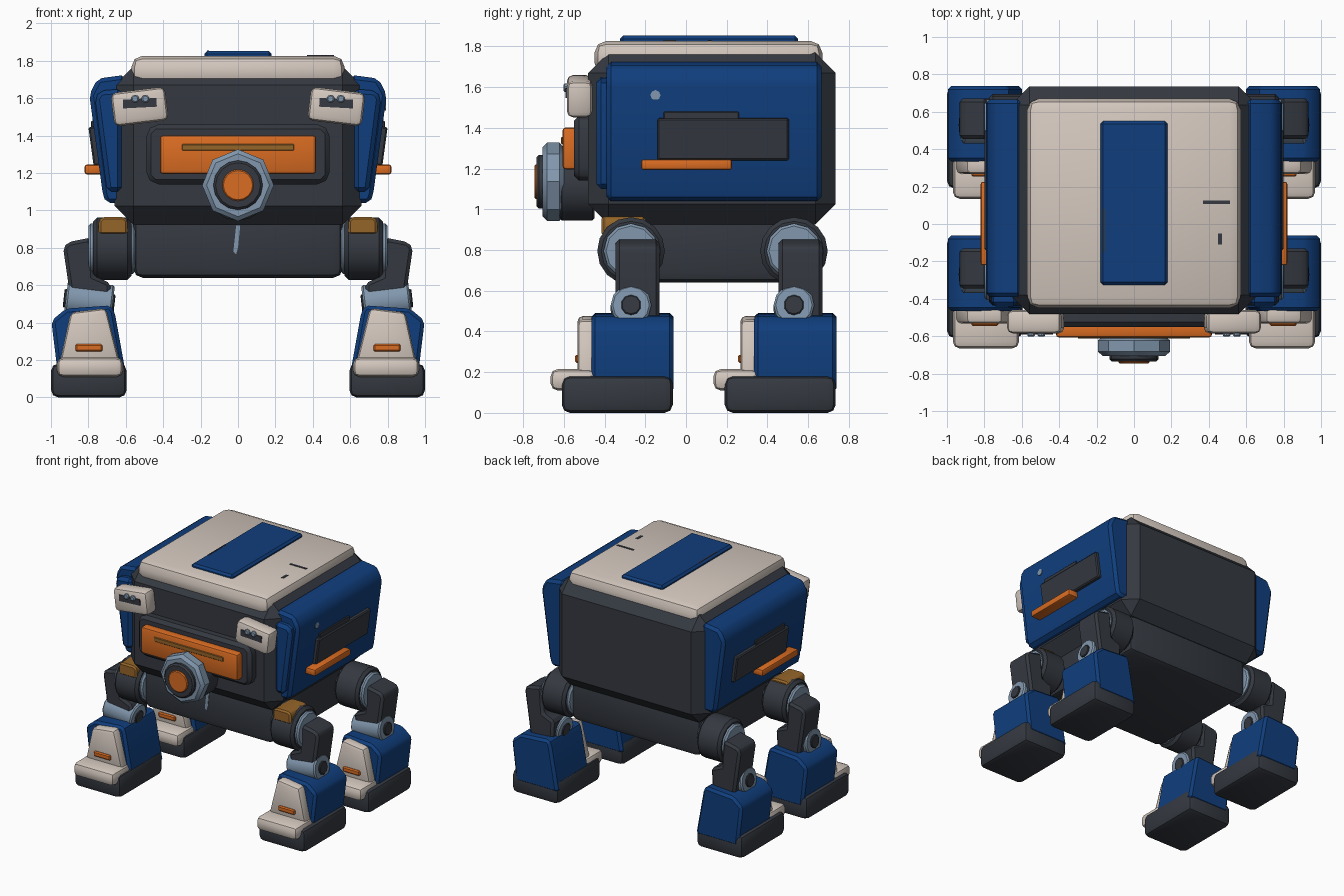
import bpy, bmesh, math
from mathutils import Matrix, Vector

if "Cube" in bpy.data.objects:
    bpy.data.objects.remove(bpy.data.objects["Cube"])


def material(name, rgb):
    m = bpy.data.materials.new(name)
    m.diffuse_color = (*rgb, 1)
    m.use_nodes = True
    m.node_tree.nodes["Principled BSDF"].inputs["Base Color"].default_value = m.diffuse_color
    return m


DARK = material("dark grey", (0.035, 0.041, 0.052))
BLUE = material("deep blue", (0.005, 0.048, 0.205))
CREAM = material("warm cream", (0.66, 0.58, 0.52))
STEEL = material("pale steel", (0.22, 0.31, 0.42))
ORANGE = material("orange", (0.70, 0.15, 0.016))
BROWN = material("ochre brown", (0.30, 0.13, 0.022))


def finish(name, bm, mat, bevel=0.0, seg=1, edges=None):
    bmesh.ops.recalc_face_normals(bm, faces=bm.faces[:])
    if bevel:
        bmesh.ops.bevel(bm, geom=edges or bm.edges[:], offset=bevel, segments=seg,
                        profile=0.5, affect='EDGES', clamp_overlap=True)
    me = bpy.data.meshes.new(name)
    bm.to_mesh(me)
    bm.free()
    me.materials.append(mat)
    for p in me.polygons:
        p.use_smooth = True
    me.set_sharp_from_angle(angle=math.radians(32))
    ob = bpy.data.objects.new(name, me)
    bpy.context.collection.objects.link(ob)
    return ob


def prism(name, mat, pts, y0, y1, bevel=0.0, seg=1, side=1):
    """Front-view (x, z) outline extruded from y0 to y1; side=-1 mirrors it."""
    bm = bmesh.new()
    a = [bm.verts.new((side * x, y0, z)) for x, z in pts]
    b = [bm.verts.new((side * x, y1, z)) for x, z in pts]
    bm.faces.new(a)
    bm.faces.new(b[::-1])
    for i in range(len(pts)):
        j = (i + 1) % len(pts)
        bm.faces.new((a[i], b[i], b[j], a[j]))
    return finish(name, bm, mat, bevel, seg)


def box(name, mat, x, y, z, bevel=0.0, seg=1, side=1, tilt=0.0):
    """Box from (min, max) ranges; tilt turns it about its own y axis."""
    c = Vector((sum(x) / 2, sum(z) / 2))
    t = math.radians(tilt)
    pts = []
    for px, pz in ((x[0], z[0]), (x[1], z[0]), (x[1], z[1]), (x[0], z[1])):
        dx, dz = px - c.x, pz - c.y
        pts.append((c.x + dx * math.cos(t) - dz * math.sin(t),
                    c.y + dx * math.sin(t) + dz * math.cos(t)))
    return prism(name, mat, pts, y[0], y[1], bevel, seg, side)


def drum(name, mat, p0, p1, r, sides, bevel=0.0, turn=0.0):
    """Cylinder between two points with bevelled rims."""
    p0, p1 = Vector(p0), Vector(p1)
    d = p1 - p0
    bm = bmesh.new()
    m = (Matrix.Translation((p0 + p1) / 2) @ d.to_track_quat('Z', 'Y').to_matrix().to_4x4()
         @ Matrix.Rotation(turn, 4, 'Z'))
    bmesh.ops.create_cone(bm, cap_ends=True, segments=sides, radius1=r, radius2=r,
                          depth=d.length, matrix=m)
    rims = [e for e in bm.edges if any(len(f.verts) > 4 for f in e.link_faces)]
    return finish(name, bm, mat, bevel, 1, rims)


# Hull, chassis and roof
box("hull", DARK, (-0.66, 0.66), (-0.48, 0.735), (0.925, 1.77), 0.10)
box("chassis", DARK, (-0.56, 0.56), (-0.37, 0.63), (0.64, 1.0), 0.05, 2)
box("roof_plate", CREAM, (-0.57, 0.57), (-0.45, 0.67), (1.66, 1.827), 0.06, 2)
box("roof_hatch", BLUE, (-0.18, 0.18), (-0.325, 0.55), (1.80, 1.852), 0.015)
box("hatch_seam", DARK, (-0.165, -0.155), (-0.15, 0.08), (1.85, 1.854))

# Front face: recess plate, orange grille and slit
prism("face_plate", DARK, [(-0.45, 1.14), (0.45, 1.14), (0.49, 1.18), (0.49, 1.42),
                           (0.45, 1.46), (-0.45, 1.46), (-0.49, 1.42), (-0.49, 1.18)],
      -0.55, -0.45, 0.025)
box("face_grille", ORANGE, (-0.418, 0.418), (-0.607, -0.52), (1.195, 1.402), 0.018, 2)
box("grille_slit", BROWN, (-0.30, 0.30), (-0.613, -0.60), (1.32, 1.355), 0.004)

# Round sensor
drum("sensor_neck", DARK, (0, -0.45, 1.11), (0, -0.62, 1.11), 0.165, 16, 0.01)
drum("sensor_ring", STEEL, (0, -0.60, 1.135), (0, -0.705, 1.135), 0.192, 8, 0.022)
drum("sensor_rim", DARK, (0, -0.68, 1.135), (0, -0.735, 1.135), 0.132, 16, 0.012)
drum("sensor_lens", ORANGE, (0, -0.70, 1.135), (0, -0.745, 1.135), 0.084, 16, 0.006)

for s, tag in ((1, "right"), (-1, "left")):
    # Side armour leaning outwards towards the top
    prism(f"side_armour_{tag}", BLUE, [(0.60, 1.04), (0.705, 1.04), (0.722, 1.08), (0.795, 1.62),
                                       (0.75, 1.705), (0.60, 1.725)], -0.39, 0.665, 0.03, 1, s)
    prism(f"armour_cheek_{tag}", BLUE, [(0.62, 1.10), (0.70, 1.10), (0.765, 1.60),
                                        (0.74, 1.64), (0.62, 1.65)], -0.44, -0.30, 0.025, 1, s)
    prism(f"side_vent_{tag}", DARK, [(0.70, 1.24), (0.772, 1.24), (0.80, 1.445), (0.70, 1.455)],
          -0.14, 0.505, 0.008, 1, s)
    prism(f"vent_lip_{tag}", DARK, [(0.70, 1.44), (0.785, 1.44), (0.785, 1.48), (0.70, 1.48)],
          -0.11, 0.26, 0.005, 1, s)
    box(f"side_light_{tag}", ORANGE, (0.72, 0.82), (-0.22, 0.225), (1.193, 1.245), 0.012, 2, s)

    # Headlights
    box(f"headlight_{tag}", CREAM, (0.38, 0.672), (-0.585, -0.46), (1.465, 1.645),
        0.03, 2, s, -7)
    box(f"headlight_slit_{tag}", DARK, (0.435, 0.615), (-0.592, -0.57), (1.55, 1.597),
        0.0, 1, s, -3)
    for x in (0.495, 0.55):
        drum(f"headlight_bulb_{tag}", STEEL, (s * x, -0.57, 1.597), (s * x, -0.602, 1.597),
             0.021, 10, 0.006)

    # Legs: the rear pair repeats the front pair 0.8 further back
    for dy, end in ((0.0, "front"), (0.80, "rear")):
        n = f"{end}_{tag}"
        hy = -0.27 + dy
        drum(f"hip_drum_{n}", DARK, (s * 0.57, hy, 0.795), (s * 0.775, hy, 0.795), 0.166, 16, 0.02)
        drum(f"hip_disc_{n}", STEEL, (s * 0.55, hy, 0.795), (s * 0.80, hy, 0.795), 0.135, 12, 0.012)
        if end == "front":
            prism(f"hip_cap_{n}", BROWN, [(0.59, 0.87), (0.745, 0.87), (0.745, 0.945),
                                          (0.725, 0.965), (0.61, 0.965), (0.59, 0.945)],
                  hy - 0.145, hy + 0.07, 0.012, 1, s)
        prism(f"upper_leg_{n}", DARK, [(0.785, 0.855), (0.91, 0.83), (0.935, 0.80), (0.885, 0.46),
                                       (0.69, 0.46), (0.68, 0.61), (0.77, 0.65)],
              -0.345 + dy, -0.13 + dy, 0.018, 1, s)
        drum(f"knee_disc_{n}", STEEL, (s * 0.67, hy, 0.50), (s * 0.92, hy, 0.53), 0.10, 12, 0.01)
        drum(f"knee_bolt_{n}", DARK, (s * 0.66, hy, 0.50), (s * 0.932, hy, 0.531), 0.05, 10, 0.005)
        prism(f"shin_{n}", BLUE, [(0.66, 0.46), (0.68, 0.492), (0.92, 0.475), (0.998, 0.41),
                                  (0.96, 0.10), (0.595, 0.10)],
              -0.465 + dy, -0.062 + dy, 0.02, 1, s)
        prism(f"shin_guard_{n}", CREAM, [(0.705, 0.478), (0.895, 0.455), (0.955, 0.18),
                                         (0.63, 0.18)], -0.532 + dy, -0.43 + dy, 0.025, 2, s)
        box(f"shin_light_{n}", ORANGE, (0.725, 0.87), (-0.545 + dy, -0.50 + dy),
            (0.245, 0.285), 0.008, 1, s)
        box(f"foot_{n}", DARK, (0.595, 1.0), (-0.61 + dy, -0.065 + dy), (0.0, 0.182), 0.04, 2, s)
        box(f"toe_cap_{n}", CREAM, (0.615, 0.968), (-0.665 + dy, -0.44 + dy), (0.11, 0.215),
            0.035, 2, s)

# Worn paint marks, as thin plates
prism("chassis_scratch", STEEL, [(-0.025, 0.78), (-0.01, 0.765), (0.0, 0.80), (0.012, 0.92),
                                 (-0.01, 0.92)], -0.374, -0.366)
box("roof_scratch_long", DARK, (0.37, 0.512), (0.107, 0.125), (1.822, 1.83))
box("roof_scratch_edge", DARK, (0.50, 0.568), (0.10, 0.122), (1.79, 1.797), tilt=-45)
box("roof_chip", DARK, (0.45, 0.47), (-0.11, -0.05), (1.822, 1.83))
box("roof_chip_left", DARK, (-0.57, -0.51), (0.20, 0.25), (1.795, 1.802), tilt=45)
drum("armour_chip", STEEL, (0.782, -0.15, 1.56), (0.791, -0.15, 1.56), 0.025, 8)
